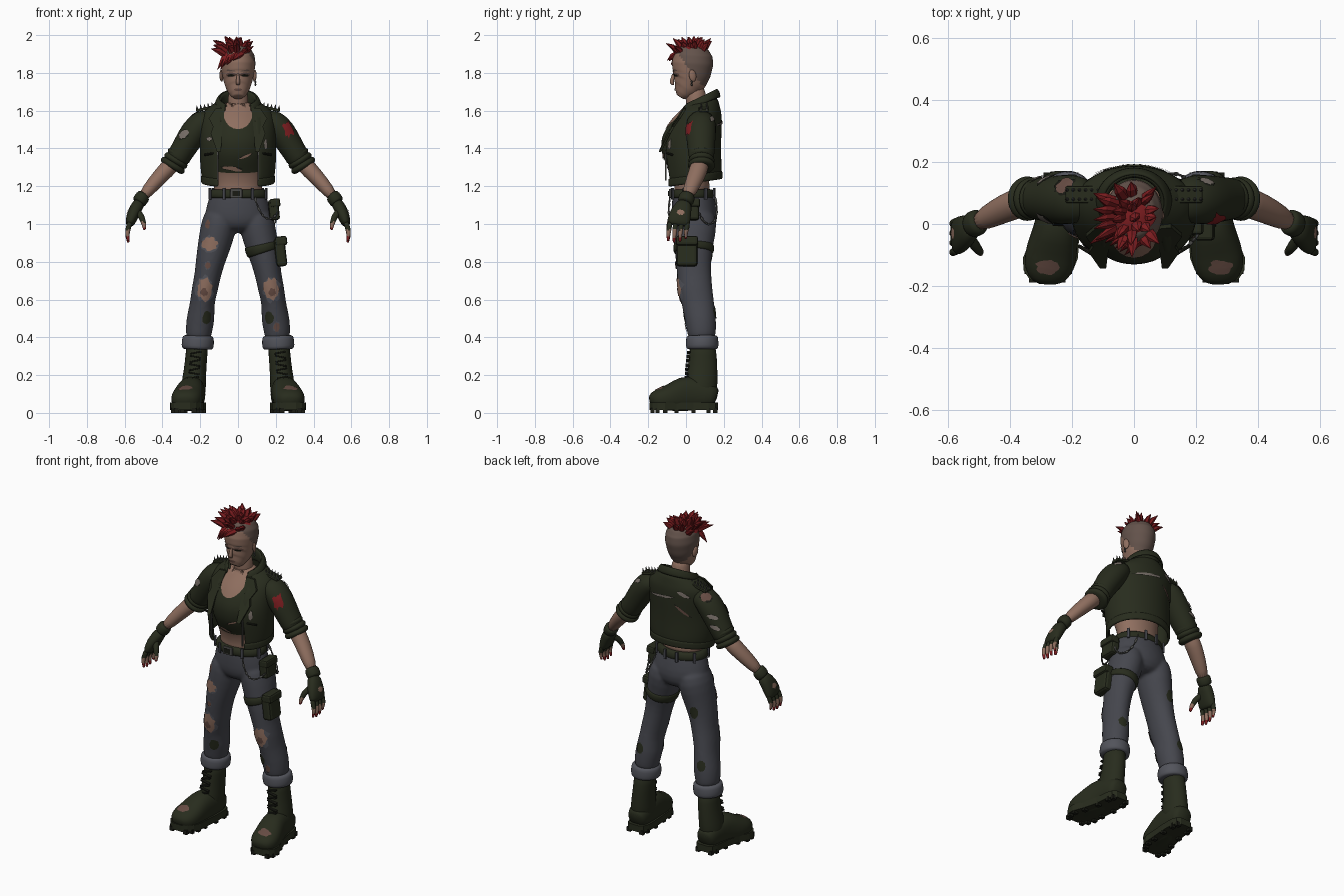
import bpy, bmesh, math, random
from mathutils import Vector, Matrix, Euler
from mathutils.bvhtree import BVHTree
from mathutils.geometry import interpolate_bezier

random.seed(4)
if "Cube" in bpy.data.objects:
    bpy.data.objects.remove(bpy.data.objects["Cube"])


def colour(name, *rgb):
    mat = bpy.data.materials.new(name)
    mat.use_nodes = True
    mat.diffuse_color = (*rgb, 1)
    shader = next(n for n in mat.node_tree.nodes if n.type == 'BSDF_PRINCIPLED')
    shader.inputs["Base Color"].default_value = (*rgb, 1)
    return mat


skin = colour("skin", .275, .158, .115)
scalp = colour("shaved scalp", .125, .085, .07)
red = colour("crimson", .2, .012, .014)
olive = colour("leather olive", .021, .025, .0125)
denim = colour("denim", .06, .062, .075)
pale = colour("pale denim", .085, .088, .105)
dark = colour("dark leather", .01, .011, .007)
scuff = colour("scuffed brown", .13, .07, .055)
lining = colour("torn lining", .19, .16, .14)
metal = colour("metal", .07, .07, .065)


def finish(bm, name, mats, smooth=True, levels=0, rule=None):
    bmesh.ops.recalc_face_normals(bm, faces=bm.faces)
    for face in bm.faces:
        face.smooth = smooth
        if rule:
            face.material_index = rule(face.calc_center_median())
    mesh = bpy.data.meshes.new(name)
    bm.to_mesh(mesh)
    bm.free()
    for mat in mats:
        mesh.materials.append(mat)
    obj = bpy.data.objects.new(name, mesh)
    bpy.context.scene.collection.objects.link(obj)
    if levels:
        obj.modifiers.new("smooth", 'SUBSURF').levels = levels
        obj.modifiers["smooth"].render_levels = levels
    return obj


def bridge(bm, rows, closed=True):
    for low, high in zip(rows, rows[1:]):
        for i in range(len(low) - (not closed)):
            j = (i + 1) % len(low)
            bm.faces.new((low[i], low[j], high[j], high[i]))


# Loft of elliptical rings (x, y, z, radius across, radius deep); flip mirrors x
def tube(name, rings, *mats, flip=1, across=(1, 0, 0), sides=16, steps=1, rule=None, levels=1, full=1.0, smooth=True):
    rings = [Vector((r[0] * flip, *r[1:])) for r in rings]
    dense = [a.lerp(b, k / steps) for a, b in zip(rings, rings[1:]) for k in range(steps)] + [rings[-1]]
    bm, rows, last = bmesh.new(), [], len(dense) - 1
    power = lambda w: math.copysign(abs(w) ** full, w)
    for i, ring in enumerate(dense):
        run = Vector((dense[min(i + 1, last)] - dense[max(i - 1, 0)])[:3]).normalized()
        u = Vector(across)
        u = (u - run * u.dot(run)).normalized()
        v = run.cross(u)
        turns = [math.tau * k / sides for k in range(sides)]
        rows.append([bm.verts.new(Vector(ring[:3]) + u * ring[3] * power(math.cos(t)) + v * ring[4] * power(math.sin(t))) for t in turns])
    bridge(bm, rows)
    bm.faces.new(rows[0])
    bm.faces.new(rows[-1])
    return finish(bm, name, mats, smooth, levels, rule)


# Open-fronted garment shell, rings of (z, centre y, radius x, radius y, gap angle, front drop)
def shell(name, rings, mat, thick=.014, count=30):
    bm, rows = bmesh.new(), []
    for z, cy, rx, ry, gap, drop in rings:
        turns = [gap + (math.tau - 2 * gap) * k / count for k in range(count + 1)]
        rows.append([bm.verts.new((rx * math.sin(t), cy - ry * math.cos(t), z - drop * math.cos(t))) for t in turns])
    bridge(bm, rows, closed=False)
    obj = finish(bm, name, [mat])
    solid = obj.modifiers.new("thickness", 'SOLIDIFY')
    solid.thickness, solid.offset = thick, 0
    obj.modifiers.new("smooth", 'SUBSURF').levels = 1
    return obj


def box(name, loc, size, mat, turn=(0, 0, 0), bevel=.006):
    bm = bmesh.new()
    bmesh.ops.create_cube(bm, size=1, matrix=Matrix.LocRotScale(Vector(loc), Euler(turn), Vector(size)))
    obj = finish(bm, name, [mat], smooth=False)
    if bevel:
        mod = obj.modifiers.new("bevel", 'BEVEL')
        mod.width, mod.segments = bevel, 2
    return obj


def ball(name, loc, size, mat, turn=(0, 0, 0)):
    bm = bmesh.new()
    bmesh.ops.create_uvsphere(bm, u_segments=14, v_segments=10, radius=1, matrix=Matrix.LocRotScale(Vector(loc), Euler(turn), Vector(size)))
    return finish(bm, name, [mat])


def prism(name, points, push, mat):
    bm = bmesh.new()
    rows = [[bm.verts.new(Vector(p) + Vector(push) * k) for p in points] for k in (0, 1)]
    bridge(bm, rows)
    for row in rows:
        bm.faces.new(row)
    return finish(bm, name, [mat], smooth=False)


# Ragged patch laid onto the surface of another part
def patch(name, target, centre, facing, width, height, mat, lift=.003, ragged=.3, tilt=0, count=20):
    bpy.context.view_layer.update()
    tree = BVHTree.FromObject(target, bpy.context.evaluated_depsgraph_get())
    n = Vector(facing).normalized()
    u = Matrix.Rotation(tilt, 3, n) @ n.cross((0, 0, 1) if abs(n.z) < .9 else (0, 1, 0)).normalized()
    v = u.cross(n)

    def drop(p):
        hit = tree.ray_cast(p + n * .2, -n)
        if hit[0] is None:
            hit = tree.find_nearest(p)
        return hit[0] + hit[1] * (lift if hit[1].dot(n) > 0 else -lift)
    bm, reach = bmesh.new(), [1 - random.random() * ragged for _ in range(count)]
    rows = [[bm.verts.new(drop(Vector(centre) + (u * math.cos(math.tau * k / count) * width + v * math.sin(math.tau * k / count) * height) * reach[k] * part))
             for k in range(count)] for part in (.1, .4, .7, 1)]
    bridge(bm, rows)
    bm.faces.new(rows[0])
    return finish(bm, name, [mat])


def hole(name, target, centre, facing, width, height, fill=skin, edge=pale, tilt=0):
    patch(name + "_fray", target, centre, facing, width * 1.25, height * 1.25, edge, .003, .4, tilt)
    patch(name, target, centre, facing, width, height, fill, .006, .3, tilt)


# Head, neck and face
head = tube("head", [(0, -.032, 1.672, .028, .02), (0, -.02, 1.69, .045, .045), (0, 0, 1.72, .063, .07), (0, .02, 1.76, .077, .09),
                     (0, .03, 1.8, .086, .102), (0, .035, 1.85, .093, .11), (0, .037, 1.895, .087, .103), (0, .04, 1.928, .066, .08),
                     (0, .042, 1.948, .03, .036)], skin, scalp, sides=48, steps=4,
            rule=lambda c: int(c.z > max(1.72, 1.88 - 1.25 * (c.y + .03))))
tube("neck", [(0, .065, 1.56, .065, .06), (0, .055, 1.64, .054, .055), (0, .045, 1.74, .052, .058)], skin)
tube("nose", [(0, -.064, 1.8, .007, .008), (0, -.073, 1.765, .01, .012), (0, -.077, 1.747, .014, .013), (0, -.064, 1.735, .011, .006)], skin, sides=8)
patch("lips", head, (0, -.06, 1.712), (0, -1, 0), .02, .007, scuff, .004, 0)
for side, s in (("left", 1), ("right", -1)):
    ball(side + "_ear", (s * .088, .035, 1.785), (.009, .02, .032), skin, (.2, 0, s * .3))
    patch(side + "_eye_shadow", head, (s * .036, -.06, 1.79), (0, -1, 0), .027, .013, scuff, .002, .1)
    patch(side + "_eye", head, (s * .035, -.06, 1.787), (0, -1, 0), .02, .007, dark, .004, .1)
    patch(side + "_brow", head, (s * .036, -.06, 1.812), (0, -1, 0), .024, .005, scalp, .004, .1, s * .15)
for z in (1.752, 1.738):
    ball("earring", (.092, .03, z), (.005, .005, .008), metal)


# Spiky mohawk and fringe, swept to one side
def spike(base, tip, thick):
    base, tip = Vector(base), Vector(tip)
    tip.z = min(tip.z, 1.999)
    mid = base.lerp(tip, .5) + Vector((0, 0, .007))
    tube("hair_spike", [(*base, thick, thick * .8), (*mid, thick * .85, thick * .55), (*tip, .001, .001)], red, sides=6, levels=0, smooth=False, across=(.8, .6, .1))


patch("hair_roots", head, (-.012, .02, 1.94), (0, 0, 1), .085, .055, red, .004, .15)
for row in range(7):
    for col in range(4):
        lean = math.radians(-55 + row * 15 + random.uniform(-6, 6))
        roll = math.radians(-40 + col * 25 + random.uniform(-6, 6))
        normal = Vector((math.sin(roll), math.cos(roll) * math.sin(lean), math.cos(roll) * math.cos(lean)))
        base = Vector((-.012 + normal.x * .075, .035 + normal.y * .098, 1.855 + normal.z * .085))
        spike(base, base + Vector((normal.x * 1.1 - .12, normal.y, normal.z * .85)) * random.uniform(.062, .088), .021)
for k in range(6):
    spike((.02 - k * .015, -.05 + k * .006, 1.9), (-.03 - k * .016, -.1 + k * .01, 1.865 - .012 * k + .01 * (k % 2)), .019)

# Torso with cropped vest, scooped neck and bare midriff
torso = tube("torso", [(0, .035, 1.16, .13, .095), (0, .03, 1.22, .128, .092), (0, .022, 1.285, .138, .1), (0, 0, 1.38, .15, .127),
                       (0, -.003, 1.43, .155, .132), (0, .02, 1.5, .15, .112), (0, .045, 1.56, .14, .087), (0, .06, 1.61, .11, .067),
                       (0, .06, 1.65, .055, .05)], skin, olive, sides=32, steps=2, rule=lambda c: int(1.285 < c.z < 1.61))
patch("scooped_neckline", torso, (0, -.05, 1.585), (0, -1, 0), .076, .085, skin, .004, 0)
hole("vest_tear", torso, (.04, -.12, 1.36), (0, -1, 0), .04, .007, skin, dark, .4)
hole("vest_hem_tear", torso, (-.03, -.1, 1.295), (0, -1, 0), .06, .012, skin, dark, -.15)

# Jacket, hem band, collar and lapels
jacket = shell("jacket", [(1.235, .035, .183, .144, .6, .02), (1.27, .035, .19, .148, .6, .02), (1.34, .028, .196, .152, .58, 0), (1.42, .022, .195, .157, .54, 0),
                          (1.5, .04, .195, .142, .48, 0), (1.56, .06, .192, .122, .46, 0), (1.595, .075, .175, .105, .5, 0), (1.62, .082, .14, .09, .6, 0),
                          (1.65, .082, .095, .08, .75, .015)], olive)
shell("jacket_hem", [(z, .035, .188, .151, .58, .022) for z in (1.215, 1.23, 1.245, 1.26)], olive, .016)
shell("collar", [(1.615, .075, .092, .082, .6, .02), (1.645, .072, .09, .084, .66, .035), (1.668, .07, .096, .088, .75, .045)], olive)
shell("collar_fold", [(1.67, .07, .098, .09, .75, .045), (1.655, .071, .11, .101, .65, .045), (1.63, .072, .122, .108, .55, .04)], olive, .012)
for side, s in (("left", 1), ("right", -1)):
    prism(side + "_lapel", [(s * x, y, z) for x, y, z in ((.07, -.005, 1.615), (.12, .0, 1.61), (.155, -.03, 1.56), (.132, -.062, 1.515), (.145, -.082, 1.48),
                                                         (.11, -.132, 1.38), (.09, -.132, 1.385), (.085, -.09, 1.48))], (0, -.012, 0), olive)
    box(side + "_zip", (s * .107, -.108, 1.31), (.007, .008, .16), metal, bevel=0)
    box(side + "_epaulette", (s * .165, .095, 1.612), (.115, .055, .016), olive, (0, s * .22, 0))
    for k in range(6):
        for y in (.08, .11):
            x, z = s * (.115 + k * .02), 1.62 - k * .004
            tube(side + "_stud", [(x, y, z, .008, .008), (x + s * .004, y, z + .028, .001, .001)], metal, sides=6, levels=0, smooth=False)
    box(side + "_pocket_zip", (s * .155, -.085, 1.37), (.06, .012, .012), dark, (0, s * .15, s * .55))

# Jeans: hips and both legs fused into one skin, then belt
parts = [tube("jeans_hips", [(0, .033, 1.2, .135, .102), (0, .035, 1.14, .153, .11), (0, .045, 1.06, .178, .122), (0, .05, 1.0, .175, .118), (0, .045, .95, .09, .08)], denim, sides=28)]
parts += [tube("jeans_leg", [(.085, .045, 1.08, .08, .1), (.1, .052, 1.0, .097, .117), (.122, .042, .9, .09, .103), (.148, .038, .8, .077, .094), (.162, .045, .72, .069, .09),
                             (.176, .048, .655, .07, .092), (.19, .064, .58, .063, .085), (.197, .076, .5, .076, .084), (.206, .082, .45, .071, .078), (.212, .086, .37, .068, .074)],
               denim, flip=s, sides=24) for s in (1, -1)]
bpy.context.view_layer.update()
fused, graph = bmesh.new(), bpy.context.evaluated_depsgraph_get()
for part in parts:
    fused.from_mesh(part.evaluated_get(graph).data)
for part in parts:
    bpy.data.objects.remove(part)
jeans = finish(fused, "jeans", [denim])
remesh = jeans.modifiers.new("fuse", 'REMESH')
remesh.mode, remesh.voxel_size, remesh.use_smooth_shade = 'VOXEL', .009, True
jeans.modifiers.new("soften", 'SMOOTH').iterations = 5
tube("belt", [(0, .034, 1.135, .152, .112), (0, .034, 1.14, .162, .119), (0, .034, 1.18, .152, .114), (0, .034, 1.186, .14, .104)], olive, sides=28)
box("belt_buckle", (-.01, -.084, 1.162), (.065, .014, .05), metal)
box("buckle_plate", (-.01, -.09, 1.162), (.04, .008, .028), dark, bevel=0)
for turn in (.5, 1.2, 2.2, 2.9, 3.4, 4.1, 5.1, 5.8):
    box("belt_loop", (math.sin(turn) * .16, .034 - math.cos(turn) * .119, 1.16), (.016, .01, .062), denim, (0, 0, turn), .002)

for side, s in (("left", 1), ("right", -1)):
    # Sleeves with rolled ends, forearms, gloves and fingers
    arm = dict(flip=s, across=(0, 1, 0))
    sleeve = tube(side + "_sleeve", [(.13, .08, 1.56, .06, .045), (.185, .08, 1.545, .08, .07), (.232, .078, 1.49, .083, .076), (.275, .08, 1.42, .075, .068),
                                     (.315, .082, 1.355, .069, .064), (.338, .082, 1.32, .062, .06)], olive, **arm)
    for k in range(3):
        x, z, r = .313 + k * .016, 1.362 - k * .026, .07 + k * .003
        tube(side + "_rolled_sleeve", [(x + d * .4, .082, z - d * .65, r - abs(d) * .5, r - abs(d) * .5) for d in (-.026, -.014, 0, .014, .026)], olive, **arm)
    tube(side + "_forearm", [(.33, .08, 1.34, .05, .05), (.385, .065, 1.28, .05, .045), (.44, .04, 1.222, .045, .04), (.515, .0, 1.13, .032, .03)], skin, **arm)
    tube(side + "_glove_cuff", [(.495, .01, 1.155, .036, .034), (.503, .006, 1.147, .044, .04), (.523, -.002, 1.118, .044, .04), (.53, -.005, 1.11, .036, .034)], olive, **arm)
    glove = tube(side + "_glove", [(.518, 0, 1.12, .035, .032), (.54, -.018, 1.085, .05, .034), (.558, -.032, 1.045, .06, .033), (.57, -.04, 1.01, .062, .027),
                                   (.575, -.042, .99, .055, .018)], olive, full=.85, **arm)
    patch(side + "_glove_opening", glove, (s * .58, -.03, 1.06), (s, 0, .4), .022, .018, skin)
    for k in range(4):
        y, drop = -.09 + k * .031, (.008, 0, .004, .02)[k]
        tube(side + "_finger", [(.572, y + .005, 1.01, .015, .015), (.583, y, .97, .014, .015), (.586, y - .003, .94 + drop, .012, .012), (.58, y - .004, .9 + drop, .007, .007)],
             olive, skin, red, sides=8, steps=3, rule=lambda c: 0 if c.z > .968 else 1 if c.z > .93 else 2, **arm)
    tube(side + "_thumb", [(.535, -.04, 1.07, .02, .02), (.51, -.075, 1.035, .018, .018), (.498, -.09, 1.0, .014, .014), (.495, -.098, .968, .007, .007)],
         olive, skin, red, sides=8, steps=3, rule=lambda c: 0 if c.z > 1.01 else 1 if c.z > .985 else 2, **arm)

    # Turned-up cuffs, worn holes and sewn patches on the jeans
    tube(side + "_jeans_cuff", [(.215, .086, .335, .07, .075), (.215, .086, .34, .084, .086), (.213, .086, .37, .087, .087), (.21, .085, .405, .083, .085),
                                (.21, .085, .412, .07, .075)], pale, flip=s, sides=24)
    hole(side + "_knee_hole", jeans, (s * .175, -.03, .655), (s * -.05, -1, 0), .044, .068)
    patch(side + "_knee_grime", jeans, (s * .18, -.03, .64), (0, -1, 0), .02, .025, scuff, .008)
    patch(side + "_shin_patch", jeans, (s * .165, .0, .505), (s * -.4, -1, 0), .028, .036, olive, .004, .15)
    patch(side + "_calf_patch", jeans, (s * .21, .15, .53), (s * .3, 1, 0), .026, .035, olive, .004, .15)
    if s < 0:
        hole("thigh_hole", jeans, (-.15, -.06, .895), (0, -1, 0), .045, .042)
        hole("small_thigh_hole", jeans, (-.16, -.05, .78), (0, -1, 0), .016, .02, scuff)
        patch("hip_stain", jeans, (-.165, -.05, 1.0), (-.4, -1, 0), .018, .03, scuff)
        patch("back_thigh_patch", jeans, (-.15, .14, .84), (-.2, 1, 0), .027, .04, olive, .004, .15)
        hole("sleeve_tear", sleeve, (-.28, .03, 1.47), (-.5, -.8, .3), .035, .025, lining, dark, .5)
        hole("shoulder_tear", sleeve, (-.225, .12, 1.57), (-.4, .5, .8), .035, .03, scuff, dark)
        hole("upper_sleeve_tear", sleeve, (-.28, .14, 1.47), (-.5, .9, .3), .035, .014, lining, dark, -.3)
        hole("lower_sleeve_tear", sleeve, (-.3, .14, 1.41), (-.5, .9, .3), .035, .014, lining, dark, -.3)
    else:
        patch("red_sleeve_patch", sleeve, (.252, .04, 1.495), (.4, -.85, .25), .036, .06, red, .005, .5)
        hole("back_sleeve_tear", sleeve, (.23, .13, 1.55), (.3, .7, .6), .028, .014, lining, dark, .4)
        hole("shin_tear", jeans, (.205, .0, .455), (.1, -1, 0), .016, .03, scuff)

    # Boots with lugged soles and laces
    tube(side + "_boot_shaft", [(.215, .088, .38, .06, .068), (.22, .09, .3, .058, .074), (.228, .088, .22, .06, .08), (.236, .08, .14, .067, .088), (.238, .075, .08, .066, .085)],
         olive, flip=s, sides=20)
    foot = tube(side + "_boot_foot", [(.236, .165, .08, .045, .045), (.236, .14, .09, .064, .065), (.24, .05, .105, .069, .09), (.252, -.02, .1, .074, .095),
                                      (.265, -.08, .08, .084, .072), (.275, -.135, .072, .084, .06), (.279, -.172, .064, .066, .048), (.28, -.192, .056, .036, .026)],
                olive, flip=s, sides=20, full=.85)
    patch(side + "_toe_scuff", foot, (s * .28, -.135, .12), (0, -.35, 1), .042, .03, scuff)
    stations = ((.17, .236, .032), (.155, .236, .054), (.12, .236, .066), (.04, .24, .07), (-.05, .256, .078), (-.11, .27, .089), (-.15, .277, .08), (-.178, .28, .058), (-.194, .28, .026))
    outline = [(s * (x + w), y, .014) for y, x, w in stations] + [(s * (x - w), y, .014) for y, x, w in reversed(stations)]
    prism(side + "_sole", outline, (0, 0, .04), olive)
    for y, x, w in stations[1:-1]:
        for offset in (-.8, .8):
            box(side + "_tread", (s * (x + w * offset), y, .013), (.026, .022, .026), dark, bevel=0)
    for k in range(8):
        box(side + "_lace", (s * (.237 - k * .002), k * .002, .165 + k * .022), (.06, .02, .008), dark, (0, .2 * (-1) ** k, 0), .002)

# Jacket tears
hole("upper_back_tear", jacket, (.04, .18, 1.535), (0, 1, .1), .09, .009, lining, dark, .12)
hole("lower_back_tear", jacket, (-.09, .18, 1.47), (0, 1, 0), .055, .008, scuff, dark, -.7)
hole("shoulder_blade_tear", jacket, (-.1, .17, 1.57), (-.1, 1, .4), .04, .012, lining, dark, -.3)
hole("chest_tear", jacket, (-.16, -.1, 1.45), (-.4, -1, 0), .02, .012, lining, dark)
hole("front_tear", jacket, (.15, -.1, 1.42), (.4, -1, 0), .012, .03, lining, dark)

# Pouches and thigh strap on the left side
box("hip_pouch", (.19, .02, 1.075), (.055, .1, .11), olive, (0, -.1, 0), .014)
box("hip_pouch_flap", (.196, .02, 1.112), (.055, .108, .045), olive, (0, -.1, 0), .01)
box("thigh_pouch", (.225, .005, .85), (.058, .11, .15), olive, (0, -.12, 0), .016)
box("thigh_pouch_flap", (.228, .005, .91), (.064, .117, .05), olive, (0, -.12, 0), .012)
tube("thigh_strap", [(.138, .04, .845, .088, .104), (.136, .04, .85, .092, .108), (.126, .041, .89, .096, .11), (.125, .041, .895, .09, .104)], olive, sides=24)

# Wallet chain from the front of the belt round to the back
drop = [interpolate_bezier(Vector(a), Vector(b), Vector(c), Vector(d), 13) for a, b, c, d in
        (((.09, -.085, 1.14), (.12, -.1, 1.02), (.17, -.09, 1.0), (.21, -.03, 1.06)), ((.2, .07, 1.06), (.21, .1, .96), (.16, .19, .98), (.1, .155, 1.14)))]
for path in drop:
    for k, (a, b) in enumerate(zip(path, path[1:])):
        link = (b - a) * .2
        tube("chain_link", [(*(a - link), .004, .004), (*a.lerp(b, .5), .011 if k % 2 else .005, .005 if k % 2 else .011), (*(b + link), .004, .004)],
             metal, sides=6, across=(.3, .8, .2))
